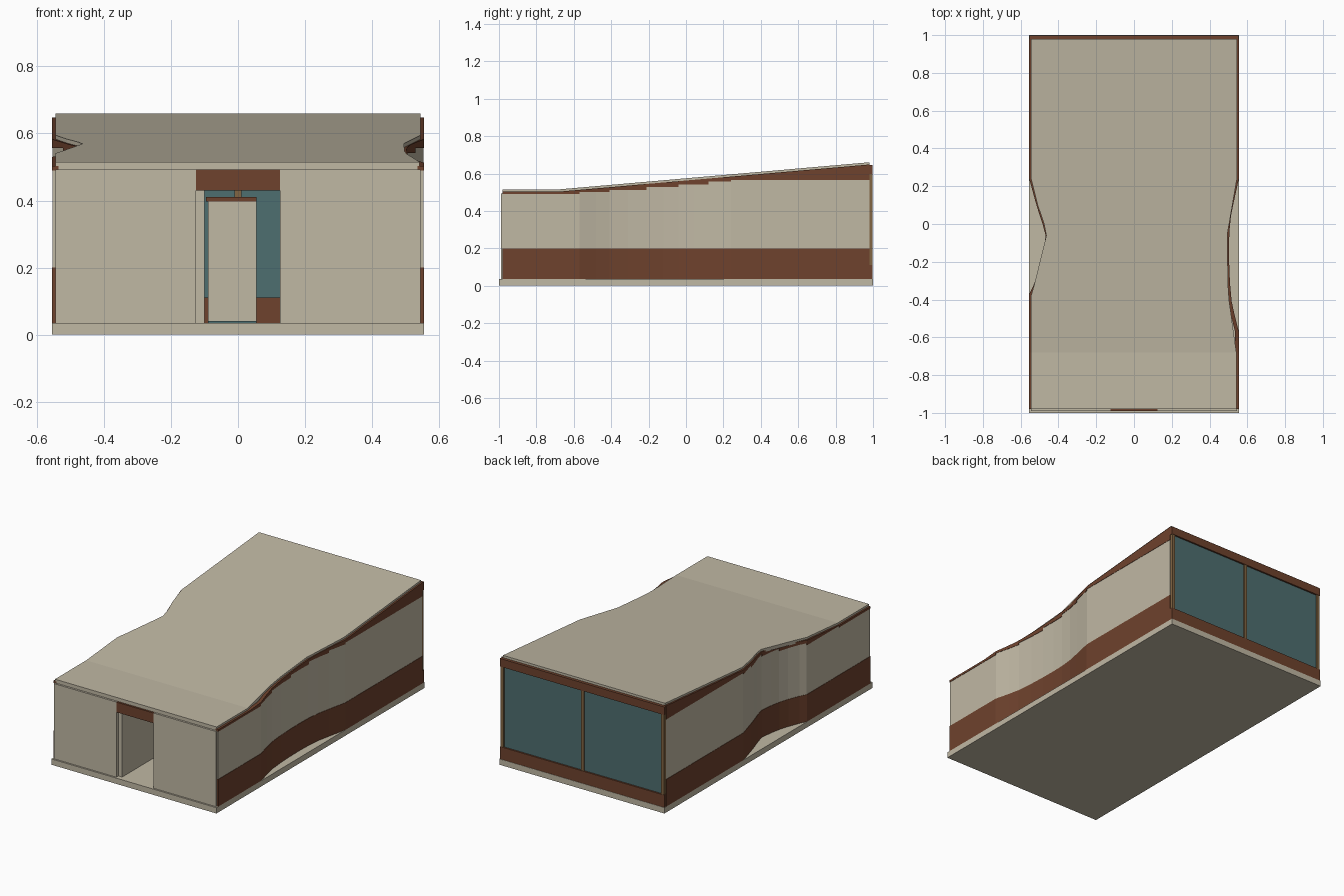
import bpy, bmesh

if "Cube" in bpy.data.objects:
    bpy.data.objects.remove(bpy.data.objects["Cube"])


def material(name, rgb):
    m = bpy.data.materials.new(name)
    m.diffuse_color = (*rgb, 1)
    m.use_nodes = True
    m.node_tree.nodes["Principled BSDF"].inputs["Base Color"].default_value = m.diffuse_color
    return m


CREAM = material("cream plaster", (0.527, 0.479, 0.371))
BROWN = material("brown cladding", (0.156, 0.054, 0.026))
TEAL = material("teal glass", (0.076, 0.156, 0.162))
TAN = material("tan timber", (0.22, 0.13, 0.055))


def finish(bm, name, mats):
    bmesh.ops.recalc_face_normals(bm, faces=bm.faces)
    me = bpy.data.meshes.new(name)
    bm.to_mesh(me)
    bm.free()
    ob = bpy.data.objects.new(name, me)
    bpy.context.collection.objects.link(ob)
    for m in mats:
        me.materials.append(m)
    return ob


def hexa(bm, low, high, index=0):
    """Closed block from four lower and four upper corners."""
    v = [bm.verts.new(p) for p in low + high]
    faces = [(3, 2, 1, 0), (4, 5, 6, 7)]
    faces += [(i, (i + 1) % 4, (i + 1) % 4 + 4, i + 4) for i in range(4)]
    for f in faces:
        bm.faces.new([v[i] for i in f]).material_index = index


def box(name, x, y, z, mat):
    bm = bmesh.new()
    ring = [(x[0], y[0]), (x[1], y[0]), (x[1], y[1]), (x[0], y[1])]
    hexa(bm, [(*p, z[0]) for p in ring], [(*p, z[1]) for p in ring])
    return finish(bm, name, [mat])


def roof_z(y):
    return 0.515 + max(0, y + 0.68) * 0.145 / 1.66


def lerp(path, y):
    """x of a (y, x) path at the given y."""
    for (y0, x0), (y1, x1) in zip(path, path[1:]):
        if y0 <= y <= y1:
            return x0 + (x1 - x0) * (y - y0) / (y1 - y0)
    return path[-1][1]


# Side walls: pinched outline, brown base and stepped brown top band
right = [(-.98, .553), (-.68, .553), (-.57, .553), (-.48, .53), (-.41, .515), (-.31, .506),
         (-.21, .502), (-.12, .501), (-.04, .503), (.04, .511), (.12, .527), (.24, .553), (.98, .553)]
left = [(-.98, .553), (-.68, .553), (-.37, .553), (-.33, .532), (-.26, .505), (-.2, .487),
        (-.14, .475), (-.06, .466), (0, .482), (.06, .502), (.12, .52), (.24, .553), (.98, .553)]


def band_z(y):
    if y < -.57:
        return .49
    if y > .24:
        return .565
    for limit, z in ((-.41, .5), (-.21, .512), (-.04, .527), (.12, .542), (.25, .556)):
        if y < limit:
            return z


def side_wall(name, path, side):
    bm = bmesh.new()
    for (y0, x0), (y1, x1) in zip(path, path[1:]):
        t = band_z((y0 + y1) / 2)
        top0, top1 = roof_z(y0) - .012, roof_z(y1) - .012
        for z0, a, b, out, i in ((.035, .2, .2, .002, 1), (.2, t, t, 0, 0), (t, top0, top1, .002, 1)):
            ring = [(side * (x0 + out), y0), (side * (x1 + out), y1),
                    (side * (x1 - .018), y1), (side * (x0 - .018), y0)]
            hexa(bm, [(*p, z0) for p in ring],
                 [(*p, z) for p, z in zip(ring, (a, b, b, a))], i)
    finish(bm, name, [CREAM, BROWN])


side_wall("right_wall", right, 1)
side_wall("left_wall", left, -1)

# Roof: sloping slab following its own pinched outline
roof_r = [(-.98, .542), (-.68, .542), (-.4, .503), (-.31, .497), (-.05, .495), (.24, .545), (.98, .545)]
roof_l = [(-.98, .545), (-.38, .545), (-.32, .528), (-.06, .464), (0, .476), (.1, .51), (.24, .545), (.98, .545)]
bm = bmesh.new()
rings = []
for y in sorted({p[0] for p in roof_r + roof_l}):
    z, xl, xr = roof_z(y), -lerp(roof_l, y), lerp(roof_r, y)
    rings.append([bm.verts.new(p) for p in
                  ((xl, y, z), (xr, y, z), (xr, y, z - .022), (xl, y, z - .022))])
for a, b in zip(rings, rings[1:]):
    for i in range(4):
        j = (i + 1) % 4
        bm.faces.new((a[i], a[j], b[j], b[i]))
bm.faces.new(rings[0])
bm.faces.new(rings[-1])
finish(bm, "roof", [CREAM])

# Floor slab
box("floor_slab", (-.555, .555), (-1, 1), (0, .035), CREAM)

# Front wall with open doorway and lintel
box("front_wall_left", (-.545, -.125), (-.99, -.97), (.035, .492), CREAM)
box("front_wall_right", (.125, .545), (-.99, -.97), (.035, .492), CREAM)
box("door_lintel", (-.125, .125), (-.99, -.97), (.43, .492), BROWN)

# Back glazing with brown bands and timber posts
box("back_sill", (-.553, .553), (.975, .998), (.035, .11), BROWN)
box("back_header", (-.553, .553), (.975, .998), (.597, .646), BROWN)
box("back_glass", (-.535, .535), (.982, .988), (.11, .597), TEAL)
for name, x in (("left", -.54), ("middle", 0), ("right", .54)):
    box("back_post_" + name, (x - .01, x + .01), (.977, .996), (.11, .597), TAN)

# Interior seen through the doorway
box("corridor_wall", (-.125, -.1), (-.97, -.5), (.035, .43), CREAM)
box("floor_panel", (-.09, .055), (-.66, -.3), (.035, .04), TEAL)
box("inner_core", (-.09, .055), (-.3, .0), (.035, .397), CREAM)
box("inner_core_cap", (-.095, .055), (-.3, .0), (.397, .41), BROWN)
